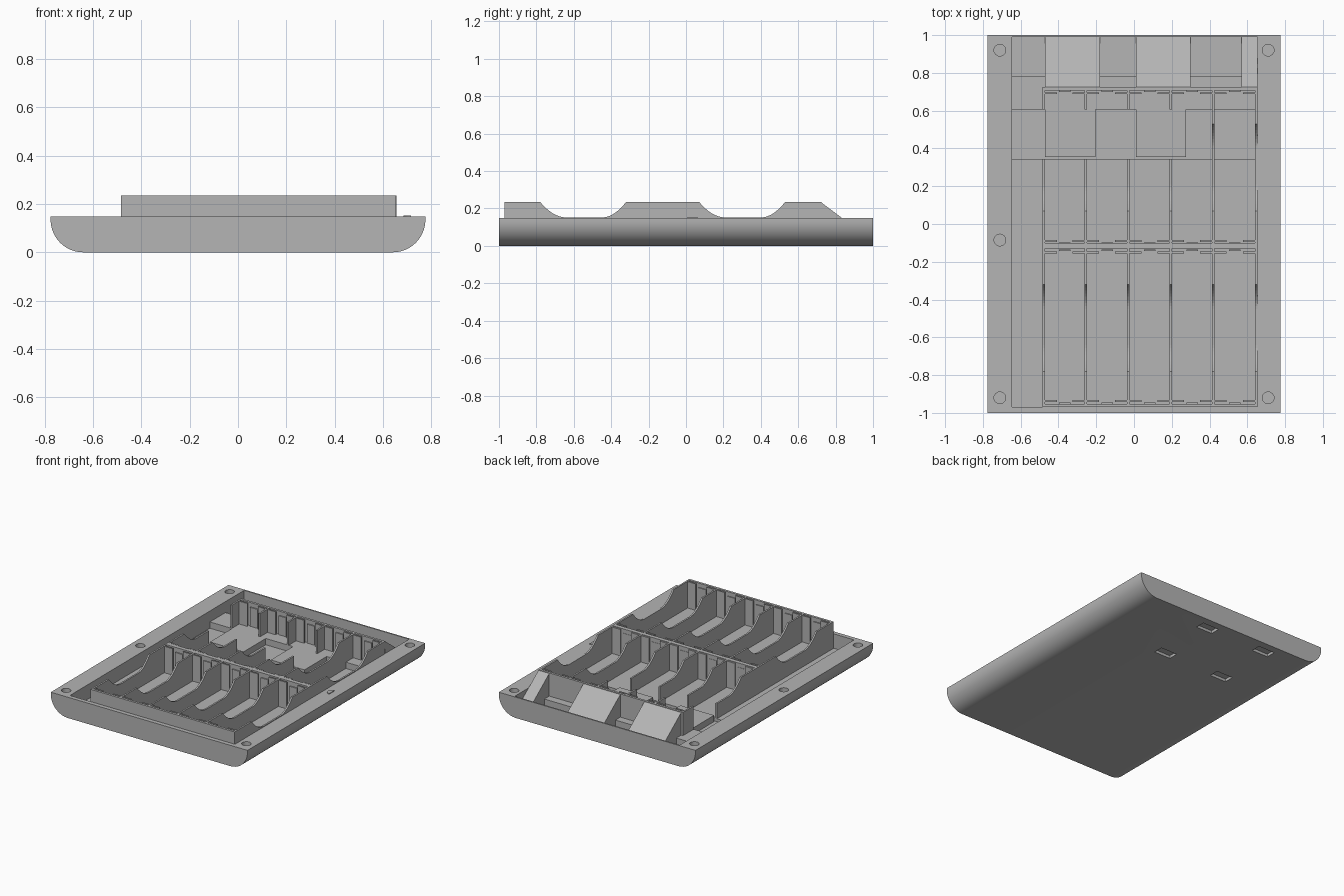
import bpy, bmesh, math
from mathutils import Vector

cube = bpy.data.objects.get("Cube")
if cube:
    bpy.data.objects.remove(cube, do_unlink=True)

grey = bpy.data.materials.new("matte_grey")
grey.use_nodes = True
COLOUR = (0.46, 0.46, 0.46, 1)
grey.diffuse_color = COLOUR
grey.node_tree.nodes["Principled BSDF"].inputs["Base Color"].default_value = COLOUR


def prism(name, outline, axis, start, end):
    """Extrude a 2D outline along an axis: X takes (y, z), Y takes (x, z), Z takes (x, y)."""
    place = {"X": lambda a, b: (start, a, b),
             "Y": lambda a, b: (a, start, b),
             "Z": lambda a, b: (a, b, start)}[axis]
    bm = bmesh.new()
    face = bm.faces.new([bm.verts.new(place(a, b)) for a, b in outline])
    new = bmesh.ops.extrude_face_region(bm, geom=[face])["geom"]
    shift = Vector([end - start if axis == k else 0 for k in "XYZ"])
    bmesh.ops.translate(bm, vec=shift, verts=[v for v in new if isinstance(v, bmesh.types.BMVert)])
    bmesh.ops.recalc_face_normals(bm, faces=bm.faces)
    mesh = bpy.data.meshes.new(name)
    bm.to_mesh(mesh)
    bm.free()
    mesh.materials.append(grey)
    ob = bpy.data.objects.new(name, mesh)
    bpy.context.collection.objects.link(ob)
    return ob


def box(name, x0, x1, y0, y1, z0, z1):
    return prism(name, [(x0, y0), (x1, y0), (x1, y1), (x0, y1)], "Z", z0, z1)


def arc(cx, cy, r, a0, a1, n):
    return [(cx + r * math.cos(math.radians(a0 + (a1 - a0) * i / n)),
             cy + r * math.sin(math.radians(a0 + (a1 - a0) * i / n))) for i in range(n + 1)]


def cut(target, cutter):
    mod = target.modifiers.new("cut", "BOOLEAN")
    mod.operation = "DIFFERENCE"
    mod.solver = "EXACT"
    mod.object = cutter
    bpy.context.view_layer.objects.active = target
    bpy.ops.object.modifier_apply(modifier=mod.name)
    bpy.data.objects.remove(cutter, do_unlink=True)


RIM, TOP, BASE, FLOOR, STEP = 0.148, 0.235, 0.025, 0.045, 0.07
LEFT, RIGHT = -0.645, 0.655

# Tray with rounded long edges
R = 0.135
section = ([(-0.775, RIM)] + arc(R - 0.775, R, R, 180, 270, 16)
           + arc(0.775 - R, R, R, 270, 360, 16) + [(0.775, RIM)])
tray = prism("tray", section, "Y", -1, 1)
cut(tray, box("cavity_cutter", LEFT, RIGHT, -0.97, 0.99, BASE, 0.3))

# Screw holes in the rim
for x, y in [(-0.71, -0.92), (-0.71, 0.92), (0.71, -0.92), (0.71, 0.92), (-0.71, -0.085)]:
    cut(tray, prism("hole_cutter", arc(x, y, 0.031, 0, 345, 23), "Z", 0.07, 0.3))

# Mounting slots in the underside
for x in (-0.35, 0.13):
    for y in (0.48, 0.91):
        cut(tray, box("slot_cutter", x - 0.065, x + 0.065, y - 0.035, y + 0.035, -0.1, 0.04))

bpy.ops.object.select_all(action="DESELECT")
tray.select_set(True)
bpy.context.view_layer.objects.active = tray
bpy.ops.object.shade_smooth_by_angle(angle=math.radians(30))

# Small half-round catch on the rim
prism("rim_catch", arc(0.715, 0.035, 0.03, 90, 270, 12), "Z", RIM - 0.01, RIM + 0.005)

# Stepped floor
box("bay_floor", LEFT - 0.005, RIGHT + 0.005, -0.975, 0.345, 0.02, FLOOR)
box("raised_floor", LEFT - 0.005, RIGHT + 0.005, 0.605, 0.78, 0.02, STEP)
for x0, x1 in [(-0.47, -0.205), (0.01, 0.275)]:
    box("mount_pad", x0, x1, 0.355, 0.61, 0.02, STEP)

# Sloped braces behind the last end wall
for x0, x1 in [(-0.47, -0.18), (0.01, 0.30), (0.57, RIGHT)]:
    prism("sloped_brace", [(0.715, 0.02), (0.992, 0.02), (0.992, 0.03), (0.72, TOP)], "X", x0, x1)


# Dividers with finger scoops
def scoop(y0, y1, y2, y3, low=0.152, n=8):
    down = [(y0 + (y1 - y0) * i / n, low + (TOP - low) * (1 - i / n) ** 2) for i in range(n + 1)]
    up = [(y2 + (y3 - y2) * i / n, low + (TOP - low) * (i / n) ** 2) for i in range(n + 1)]
    return down + up


def divider(name, x, y0, y1, top):
    prism(name, [(y0, 0.022)] + top + [(y1, 0.022)], "X", x - 0.006, x + 0.006)


walls = [-0.478, -0.255, -0.03, 0.195, 0.42, 0.647]
front_scoop = scoop(-0.78, -0.64, -0.45, -0.32)
back_scoop = scoop(0.07, 0.21, 0.40, 0.53)
for i, x in enumerate(walls):
    divider("front_divider", x, -0.96, -0.11, [(-0.96, TOP)] + front_scoop + [(-0.11, TOP)])
    if i < 4:
        half = back_scoop[:9] + [(0.345, back_scoop[8][1])]
        divider("back_divider", x, -0.12, 0.345, [(-0.12, TOP)] + half)
        divider("back_divider_stub", x, 0.605, 0.715, [(0.605, TOP), (0.715, TOP)])
    else:
        divider("back_divider", x, -0.12, 0.715, [(-0.12, TOP)] + back_scoop + [(0.715, TOP)])

# End walls with contact-holding lips on each bay
for y0, y1 in [(-0.97, -0.953), (-0.13, -0.10), (0.708, 0.725)]:
    box("end_wall", -0.484, 0.653, y0, y1, 0.022, TOP)
for y in (-0.938, -0.15, -0.09, 0.692):
    for a, b in zip(walls, walls[1:]):
        for x0, x1 in [(a, a + 0.07), (b - 0.07, b)]:
            box("contact_lip", x0, x1, y - 0.005, y + 0.005, 0.022, TOP - 0.002)
        # Flat contact seat behind the lips
        mid = (a + b) / 2
        away = 0.012 if y in (-0.15, 0.692) else -0.012
        box("contact_seat", mid - 0.03, mid + 0.03, y + away - 0.004, y + away + 0.004, 0.022, TOP - 0.03)
